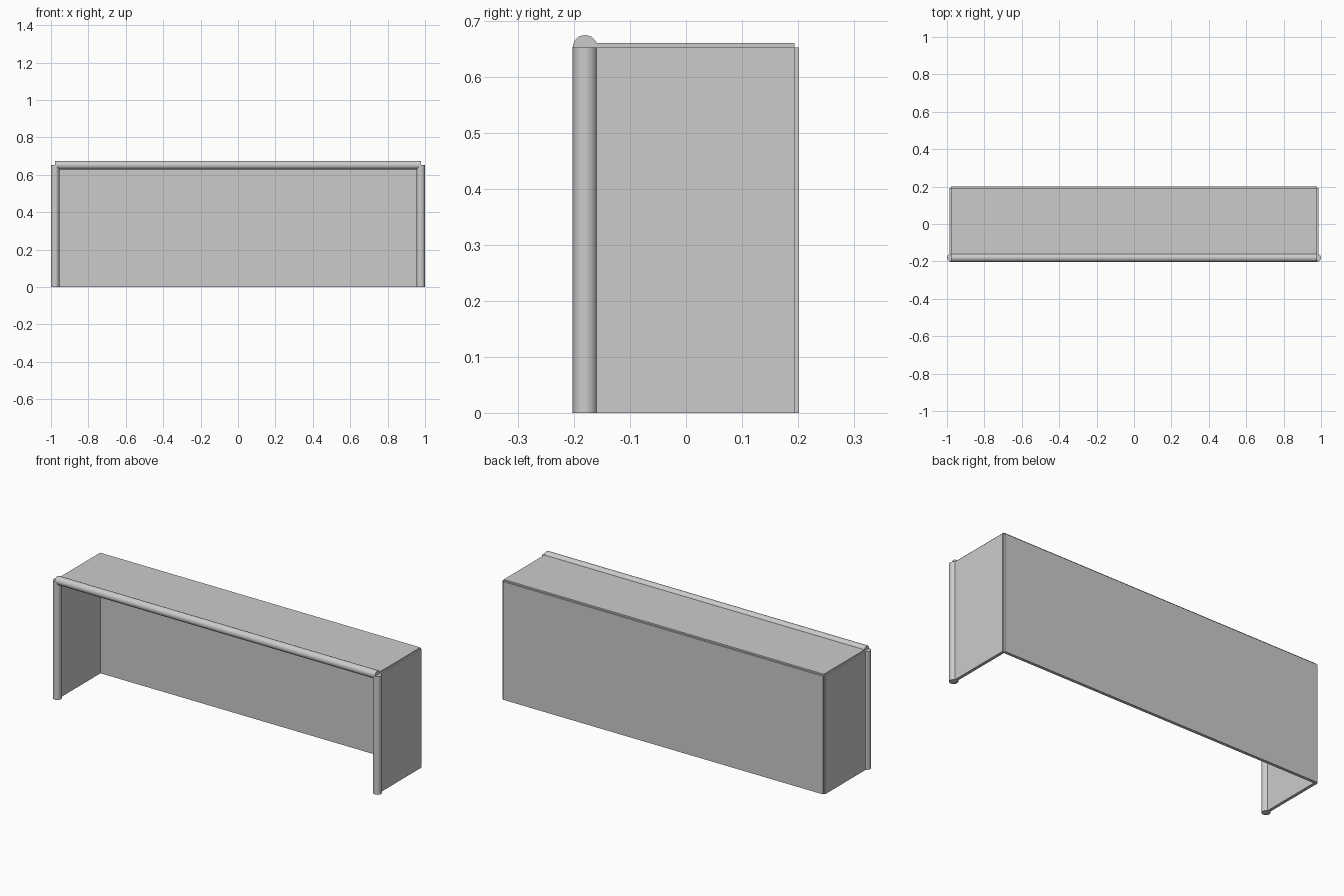
import bpy
from math import pi, radians

if "Cube" in bpy.data.objects:
    bpy.data.objects.remove(bpy.data.objects["Cube"])

R = 0.0225            # tube radius
X = 1 - R             # post centre line
Y0, Y1 = -0.18, 0.1935  # front tube line, back panel line
Z = 0.652             # roof line
T = 0.0165            # panel thickness


def panel(name, lo, hi):
    bpy.ops.mesh.primitive_cube_add(size=1, location=[(a + b) / 2 for a, b in zip(lo, hi)])
    ob = bpy.context.object
    ob.name = name
    ob.scale = [b - a for a, b in zip(lo, hi)]
    bpy.ops.object.transform_apply(location=False, rotation=False, scale=True)
    return ob


def tube(name, loc, length, rot=(0, 0, 0)):
    bpy.ops.mesh.primitive_cylinder_add(vertices=12, radius=R, depth=length,
                                        location=loc, rotation=rot)
    ob = bpy.context.object
    ob.name = name
    bpy.ops.object.shade_smooth_by_angle(angle=radians(40))
    return ob


h = T / 2

# Back and roof sheets
panel("back_panel", (-X, Y1 - h, 0), (X, Y1 + h, Z))
panel("roof_panel", (-X, Y0, Z - h), (X, Y1, Z + h))

# Side sheets and front posts
for side, s in (("left", -1), ("right", 1)):
    panel(side + "_side_panel", (s * X - h, Y0, 0), (s * X + h, Y1, Z))
    tube(side + "_front_post", (s * X, Y0, Z / 2), Z)

# Front beam
tube("front_beam", (0, Y0, Z), 2 * X, (0, pi / 2, 0))
